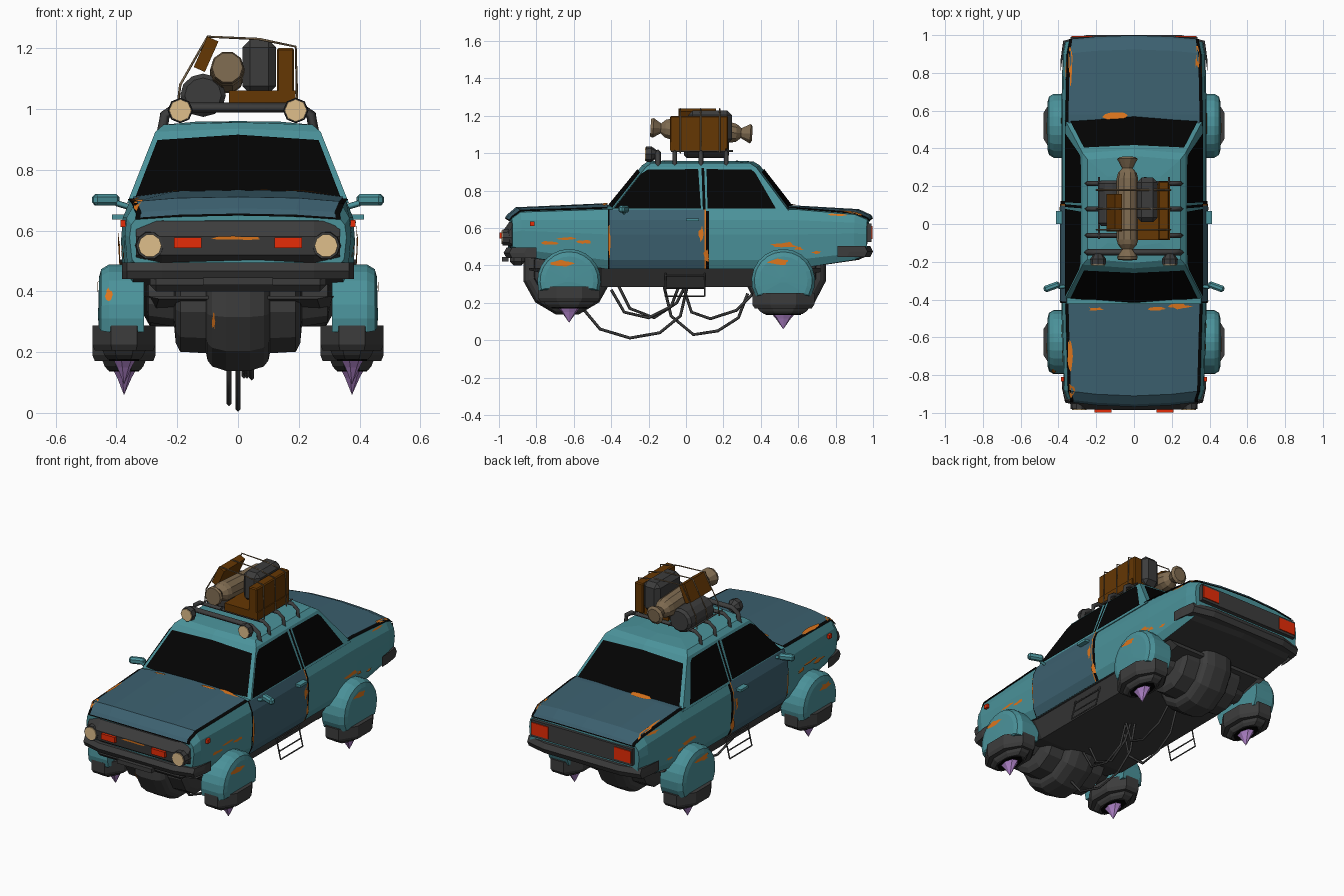
import bpy, bmesh, math, random
from mathutils import Vector

if "Cube" in bpy.data.objects:
    bpy.data.objects.remove(bpy.data.objects["Cube"])

random.seed(4)
COL = dict(teal=(.07, .29, .325), slate=(.045, .118, .16), dark_grey=(.046, .046, .046), black=(.001, .001, .001),
           cream=(.74, .52, .26), tan=(.21, .145, .08), brown=(.13, .038, .001), red=(.80, .025, .002),
           rust=(.72, .18, .012), purple=(.46, .24, .62))
MAT = {}
for k, c in COL.items():
    MAT[k] = bpy.data.materials.new(k)
    MAT[k].diffuse_color = (*c, 1)


def finish(name, bm, mat, out=None):
    """bmesh to object; 'out' orients open plates, solids are recalculated"""
    bmesh.ops.recalc_face_normals(bm, faces=bm.faces[:])
    bm.normal_update()
    if out and sum((f.normal.dot(Vector(out)) for f in bm.faces), 0) < 0:
        bmesh.ops.reverse_faces(bm, faces=bm.faces[:])
    me = bpy.data.meshes.new(name)
    bm.to_mesh(me)
    bm.free()
    me.materials.append(MAT[mat])
    o = bpy.data.objects.new(name, me)
    bpy.context.collection.objects.link(o)
    return o


def loft(name, rings, mat, closed=True, out=None):
    bm = bmesh.new()
    vs = [[bm.verts.new(p) for p in r] for r in rings]
    n = len(vs[0])
    for a, b in zip(vs, vs[1:]):
        for i in range(n if closed else n - 1):
            j = (i + 1) % n
            bm.faces.new((a[i], a[j], b[j], b[i]))
    if closed:
        bm.faces.new(vs[0])
        bm.faces.new(vs[-1])
    return finish(name, bm, mat, out)


def plate(name, pts, mat, out):
    bm = bmesh.new()
    bm.faces.new([bm.verts.new(p) for p in pts])
    return finish(name, bm, mat, out)


def lathe(name, prof, mat, at, axis='x', n=12, arc=math.tau, s=(1, 1, 1), phase=0):
    """prof = (position along axis, radius); a smaller arc gives a cut-off solid"""
    m = n if arc > 6 else n + 1
    rings = []
    for p, r in prof:
        ring = []
        for i in range(m):
            a = phase + arc * i / n
            u, v = max(r, .001) * math.cos(a), max(r, .001) * math.sin(a)
            q = {'x': (p, u, v), 'y': (u, p, v), 'z': (u, v, p)}[axis]
            ring.append([q[k] * s[k] for k in range(3)])
        rings.append(ring)
    o = loft(name, rings, mat)
    o.location = at
    return o


def box(name, lo, hi, mat, rot=(0, 0, 0), bevel=0):
    lo, hi = Vector(lo), Vector(hi)
    bm = bmesh.new()
    bmesh.ops.create_cube(bm, size=1)
    bmesh.ops.scale(bm, vec=[abs(c) for c in hi - lo], verts=bm.verts)
    if bevel:
        bmesh.ops.bevel(bm, geom=bm.edges[:], offset=bevel, segments=1, affect='EDGES')
    o = finish(name, bm, mat)
    o.location, o.rotation_euler = (lo + hi) / 2, rot
    return o


def tube(name, pts, r, mat='dark_grey'):
    cu = bpy.data.curves.new(name, 'CURVE')
    cu.dimensions, cu.bevel_depth, cu.bevel_resolution, cu.use_fill_caps = '3D', r, 0, True
    sp = cu.splines.new('POLY')
    sp.points.add(len(pts) - 1)
    for p, q in zip(sp.points, pts):
        p.co = (*q, 1)
    cu.materials.append(MAT[mat])
    bpy.context.collection.objects.link(bpy.data.objects.new(name, cu))


# lower body: stations (y, bottom z, shoulder z, crown z, half width)
ST = [(-.925, .48, .65, .662, .357), (-.88, .45, .685, .70, .372), (-.42, .38, .70, .722, .385), (.11, .38, .70, .71, .385),
      (.58, .38, .70, .71, .385), (.90, .43, .672, .69, .378), (.965, .46, .645, .66, .365)]


def bow(x, y):
    k = .03 * (1 - (x / .37) ** 2)
    return y - k if y < -.8 else y + k * .8 if y > .85 else y


def side(st, d=0):
    y, zb, ze, zt, w = st
    h = ze - zb
    return [(w - .03 + d, zb), (w - .008 + d, zb + .15 * h), (w + d, zb + .58 * h), (w - .006 + d, zb + .82 * h), (w - .03 + d, ze)]


def section(st):
    y, zt, half = st[0], st[3], side(st)
    pts = half + [(half[-1][0] * .6, zt - .004), (0, zt)]
    pts += [(-x, z) for x, z in pts[-2::-1]] + [(0, st[1])]
    return [(x, bow(x, y), z) for x, z in pts]


body = loft("body", [section(s) for s in ST], 'teal')
body.data.materials.append(MAT['dark_grey'])
for f in body.data.polygons:  # dark underside
    f.material_index = int(f.normal.z < -.6)


# hood and trunk lid over black seam plates
def lid(name, sts, inset, up, mat):
    rows = []
    for y, zb, ze, zt, w in sts:
        e = w - .03 - inset
        rows.append([(x, bow(x, y), z + up) for x, z in
                     ((-e, ze), (-e * .6, zt - .004), (0, zt), (e * .6, zt - .004), (e, ze))])
    loft(name, rows, mat, False, (0, 0, 1))


front = [(-.938, 0, .632, .645, .36)] + ST[:3]
rear = [(.52, 0, .70, .71, .385)] + ST[4:] + [(.975, 0, .632, .645, .365)]
for n, sts in (("hood", front), ("trunk_lid", rear)):
    lid(n + "_seam", sts, -.008, .004, 'black')
    lid(n, sts, .008, .011, 'slate')


# cabin with bowed ends and crowned roof
def ring(x, yf, yr, z, b, dz=0):
    return [(x, yf, z), (0, yf - b, z + dz), (-x, yf, z), (-x, yr, z), (0, yr + b, z + dz), (x, yr, z)]


base, eave = ring(.365, -.40, .55, .69, .035), ring(.272, -.215, .375, .925, .02, .01)
loft("cabin", [base, eave, ring(.245, -.185, .34, .948, .02, .008), ring(.14, -.10, .25, .958, .02, .002)], 'teal')


def glass_end(name, i, j, sy):
    B, E = [Vector(base[k]) for k in (i, j)], [Vector(eave[k]) for k in (i, j)]
    pts = []
    for u, v in ((0, .07), (.94, .07), (.93, .86), (0, .90)):
        p = B[1].lerp(B[0], u).lerp(E[1].lerp(E[0], u), v)
        pts.append(p + Vector((0, sy * .004, .005)))
    plate(name, pts, 'black', (0, sy, 1))


for i, j, n in ((0, 1, "right"), (2, 1, "left")):
    glass_end("windshield_" + n, i, j, -1)
for i, j, n in ((3, 4, "left"), (5, 4, "right")):
    glass_end("rear_window_" + n, i, j, 1)

for s, tag in ((1, "right"), (-1, "left")):
    def on_cabin(y, z, d=.005):
        return (s * (.365 - (z - .69) * .396 + d), y, z)

    # side windows, pillar seam, doors
    for n, pts in (("front", ((-.385, .705), (-.24, .89), (-.205, .912), (.065, .915), (.08, .705))),
                   ("rear", ((.115, .705), (.11, .915), (.35, .912), (.37, .895), (.48, .705)))):
        plate(f"{n}_side_window_{tag}", [on_cabin(*p) for p in pts], 'black', (s, 0, 0))
    plate("pillar_seam_" + tag, [on_cabin(y, z) for y, z in ((.09, .70), (.105, .70), (.097, .92), (.083, .92))], 'black', (s, 0, 0))
    for n, y0, y1, d, m in (("door_seam", -.418, .122, .003, 'black'), ("door", -.41, .106, .006, 'slate'),
                            ("door_rust_edge", .099, .106, .008, 'rust')):
        loft(f"{n}_{tag}", [[(s * x, y, z) for x, z in side(ST[3], d)] for y in (y0, y1)], m, False, (s, 0, 0))
    box("door_handle_" + tag, (s * .375, .0, .637), (s * .414, .07, .652), 'teal')
    # mirrors
    box("mirror_" + tag, (s * .435 - .045, -.35, .682), (s * .435 + .045, -.315, .72), 'teal', (0, 0, -s * .35), .01)
    tube("mirror_arm_" + tag, [(s * .35, -.33, .675), (s * .40, -.335, .69)], .01, 'teal')
    # lamps
    lathe("headlight_ring_" + tag, [(-.03, .045), (.04, .05)], 'dark_grey', (s * .29, -.95, .55), 'y', 10)
    lathe("headlight_" + tag, [(-.036, .038), (.02, .04)], 'cream', (s * .29, -.95, .55), 'y', 10)
    box("front_signal_" + tag, (s * .165 - .045, -.998, .543), (s * .165 + .045, -.95, .577), 'red')
    box("tail_light_" + tag, (s * .275 - .055, .94, .54), (s * .275 + .055, .996, .612), 'red')
    box("side_marker_" + tag, (s * .378 - .008, -.835, .612), (s * .378 + .008, -.81, .635), 'red')
    # step ladder
    for y in (-.11, .10):
        tube("step_post_" + tag, [(s * .33, y, .36), (s * .36, y, .235)], .005)
    for z in (.235, .28, .345):
        tube("step_rung_" + tag, [(s * (.36 - (z - .235) * .24), -.11, z), (s * (.36 - (z - .235) * .24), .10, z)], .005)
    # hover pods: dome, collar, nozzle, flame
    for n, y, zb, tip, cut in (("front", -.625, .275, .095, .10), ("rear", .52, .24, .06, .165)):
        nm = f"{n}_pod_{tag}_"
        lathe(nm + "dome", [(-.07, .17), (.045, .17), (.07, .155), (.077, .13), (.08, .02)], 'teal', (s * .38, y, .318), 'x', 14,
              math.pi * (1 + 2 * cut), (s, 1, 1), -math.pi * cut)
        lathe(nm + "collar", [(-.07, .17), (-.05, .185), (.012, .185), (.012, .15)], 'dark_grey',
              (s * .375, y, zb), 'z', 8, s=(.61, .97, 1), phase=math.pi / 8)
        lathe(nm + "nozzle", [(-.10, .115), (-.085, .14), (-.06, .16)], 'dark_grey',
              (s * .375, y, zb), 'z', 8, s=(.5, .97, 1), phase=math.pi / 8)
        lathe(nm + "nozzle_hole", [(-.104, .10), (-.09, .10)], 'black', (s * .375, y, zb), 'z', 8, s=(.5, .95, 1))
        lathe(nm + "flame", [(tip - zb, 0), (-.125, .045), (-.10, .07), (-.09, .06)], 'purple',
              (s * .375, y, zb), 'z', 7, s=(.55, .9, 1))

# grille, bumpers, rear panel
loft("grille", [[(x, y + dy, z) for y, z in ((-.88, .635), (-.945, .632), (-.982, .58), (-.975, .52), (-.93, .49), (-.88, .49))]
                for x, dy in ((-.335, .035), (-.25, 0), (.25, 0), (.335, .035))], 'dark_grey')
box("rear_panel", (-.335, .93, .525), (.335, .991, .625), 'dark_grey')
for n, sy, z0, z1, path in (("front_bumper", -1, .44, .495, ((.382, .85), (.365, .93), (.25, .96))),
                            ("rear_bumper", 1, .445, .505, ((.388, .86), (.375, .955), (.25, .985)))):
    full = [(-x, y) for x, y in path] + [(x, y) for x, y in path[::-1]]
    loft(n, [[(x, sy * (y - .05), z0), (x, sy * y, z0), (x, sy * (y + .015), (z0 + z1) / 2), (x, sy * y, z1), (x, sy * (y - .05), z1)]
             for x, y in full], 'dark_grey')
box("front_valance", (-.29, -.94, .40), (.29, -.86, .46), 'dark_grey', bevel=.02)
box("plate_holder", (-.115, -.985, .42), (.115, -.95, .445), 'dark_grey')

# underbody and central turbines
loft("underbody", [[(-x, y, .385), (x, y, .385), (x * .84, y, zb), (-x * .84, y, zb)] for x, y, zb in
                   ((.31, -.84, .375), (.345, -.45, .285), (.345, .36, .285), (.345, .72, .365))], 'dark_grey')
TURB = [(.30, .05), (.295, .085), (.21, .10), (.205, .155), (.19, .185), (.105, .19), (.10, .215), (.085, .235), (.04, .25)]
for n, y, k in (("front", -.635, .97), ("rear", .53, .9)):
    prof = [(-x, r) for x, r in TURB] + [(x, r) for x, r in TURB[::-1]]
    lathe(n + "_turbine", prof, 'dark_grey', (0, y, .38), 'x', 12, s=(1, k, 1), phase=.26)

# hanging hoses
for x, pts in ((0, ((-.56, .18), (-.46, .06), (-.30, .012), (-.14, .04), (-.03, .13), (.01, .30))),
               (-.03, ((-.12, .30), (-.08, .13), (.04, .03), (.17, .05), (.28, .12), (.33, .25))),
               (.03, ((-.40, .27), (-.33, .15), (-.20, .12), (-.08, .18), (-.03, .31))),
               (.045, ((-.02, .30), (.03, .15), (.13, .115), (.27, .16), (.36, .25))),
               (.02, ((-.36, .29), (-.30, .17), (-.17, .12), (-.05, .2), (0, .3)))):
    tube("hose", [(x, *p) for p in pts], .008)

# roof rack with spot lamps
for y in (-.06, .08, .215):
    tube("rack_bar", [(-.25, y, .92), (-.245, y, .98), (-.21, y, 1.005), (.21, y, 1.005), (.245, y, .98), (.25, y, .92)], .013)
for x in (-.185, -.06, .06, .185):
    tube("rack_rail", [(x, -.08, 1.012), (x, .25, 1.012)], .006)
tube("lamp_bar", [(-.25, -.15, .925), (-.24, -.15, .98), (-.20, -.15, 1.005), (.20, -.15, 1.005), (.24, -.15, .98), (.25, -.15, .925)], .017)
for x in (-.19, .19):
    lathe("spot_lamp", [(-.03, .04), (0, .042), (.03, .02)], 'dark_grey', (x, -.185, .995), 'y', 8)
    lathe("spot_lens", [(-.034, .036), (-.028, .037)], 'cream', (x, -.185, .995), 'y', 8)

# luggage
box("flat_case", (-.03, -.085, 1.015), (.19, .21, 1.06), 'brown')
box("upright_case", (.128, -.085, 1.02), (.185, .225, 1.20), 'brown', bevel=.006)
box("tilted_case", (-.125, -.04, 1.125), (-.085, .16, 1.235), 'brown', (0, .42, 0))
box("large_canister", (.015, .01, 1.05), (.125, .245, 1.228), 'dark_grey', bevel=.025)
lathe("drum", [(0, .06), (.015, .075), (.225, .075), (.24, .06)], 'dark_grey', (-.115, -.01, 1.045), 'y', 12, s=(1, 1, .95))
r = lathe("bedroll", [(-.27, .05), (-.255, .055), (-.215, .028), (-.19, .05), (-.165, .057), (.16, .057), (.19, .05), (.215, .028),
                      (.265, .055), (.275, .04)], 'tan', (-.035, .08, 1.12), 'y', 10)
r.rotation_euler = (-.06, 0, 0)
for y in (-.03, .08, .18):
    tube("rope", [(-.2, y, 1.0), (-.19, y, 1.08), (-.10, y, 1.238), (.07, y, 1.23), (.19, y, 1.205), (.195, y, 1.0)], .004, 'tan')

# rust patches projected onto the surfaces: facing direction, centre, half sizes
bpy.context.view_layer.update()
dg = bpy.context.evaluated_depsgraph_get()
X, Y, Z = Vector((1, 0, 0)), Vector((0, 1, 0)), Vector((0, 0, 1))
SPOTS = [(X * s, Y, Z, (2 * s, y, z), a, b) for s in (1, -1) for y, z, a, b in
         ((-.63, .545, .06, .009), (-.72, .52, .05, .012), (-.55, .525, .04, .012), (-.66, .41, .06, .018), (.52, .51, .08, .016),
          (.50, .42, .07, .018), (.60, .49, .03, .01), (.08, .57, .012, .04), (.11, .45, .015, .05), (-.41, .52, .009, .10),
          (.70, .47, .03, .008), (.82, .67, .06, .008), (.25, .275, .05, .008))]
SPOTS += [(Z, X, Y, (x, y, 2), a, b) for x, y, a, b in
          ((-.34, -.7, .014, .08), (.24, -.435, .06, .015), (-.10, .575, .06, .025), (-.335, .86, .012, .12), (-.255, .3, .012, .09),
           (-.42, .58, .025, .06), (.335, .9, .014, .08), (.12, -.45, .05, .01), (-.33, -.88, .018, .04), (-.2, -.45, .05, .008))]
SPOTS += [(-Y, X, Z, (x, -2, z), a, b) for x, z, a, b in ((0, .575, .08, .006), (-.08, .30, .006, .03), (-.425, .39, .012, .02))]
for d, u, v, c, a, b in SPOTS:
    pts = []
    for i in range(11):
        t, k = math.tau * i / 11, random.uniform(.5, 1.2)
        hit, p, *_ = bpy.context.scene.ray_cast(dg, Vector(c) + u * a * k * math.cos(t) + v * b * k * math.sin(t), -d)
        if hit:
            pts.append(p + d * .004)
    depth = [p.dot(d) for p in pts]
    if len(pts) == 11 and max(depth) - min(depth) < .04:
        plate("rust_patch", pts, 'rust', d)

for m in bpy.data.materials:
    if m.users and not m.is_grease_pencil:
        m.use_nodes = True
        m.node_tree.nodes["Principled BSDF"].inputs["Base Color"].default_value = m.diffuse_color
